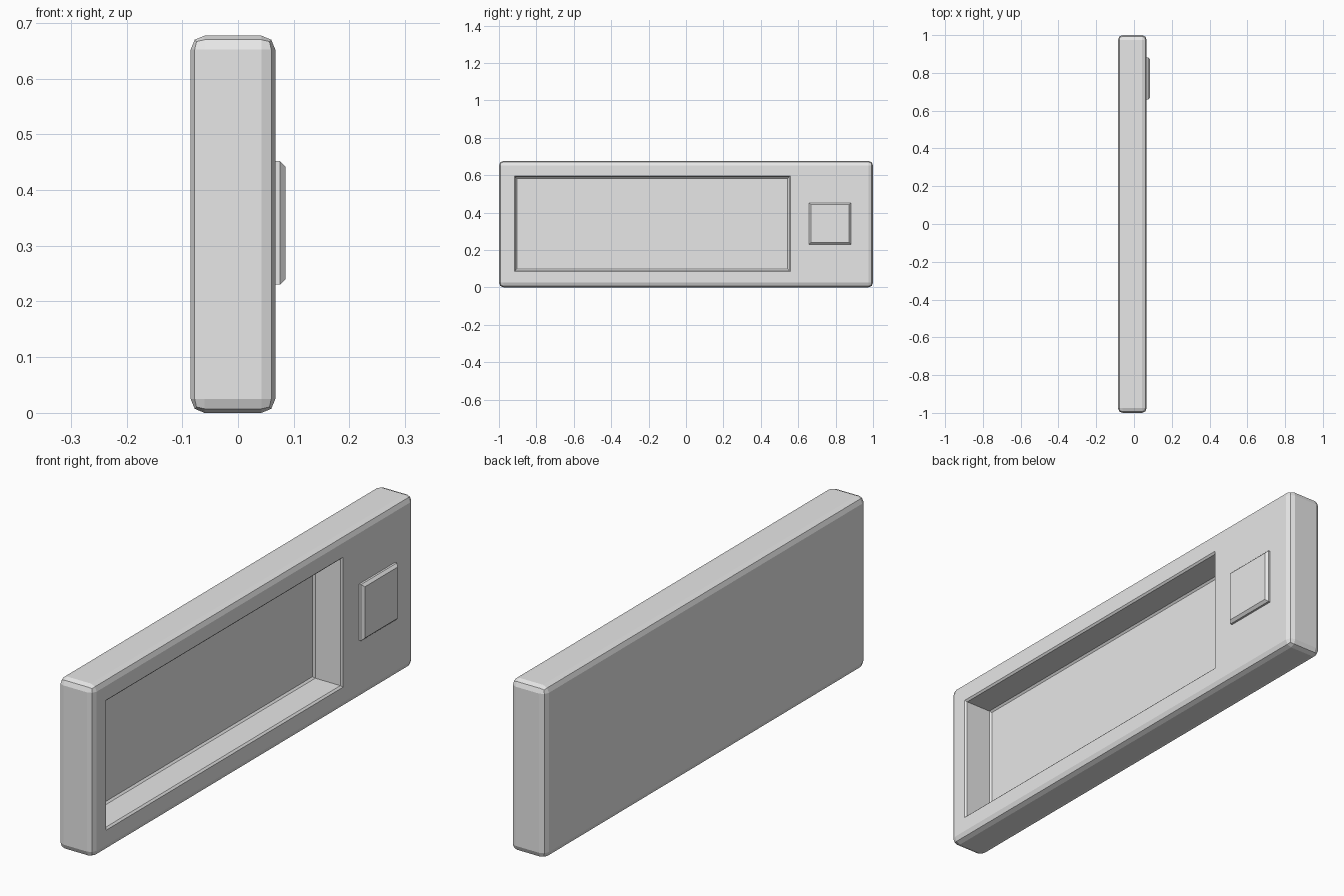
import bpy, bmesh

if "Cube" in bpy.data.objects:
    bpy.data.objects.remove(bpy.data.objects["Cube"])

grey = bpy.data.materials.new("light_grey")
grey.diffuse_color = (0.8, 0.8, 0.8, 1)
grey.use_nodes = True
grey.node_tree.nodes["Principled BSDF"].inputs["Base Color"].default_value = grey.diffuse_color


def box_bmesh(lo, hi):
    bm = bmesh.new()
    bmesh.ops.create_cube(bm, size=1)
    for v in bm.verts:
        v.co = [lo[i] if v.co[i] < 0 else hi[i] for i in range(3)]
    return bm


def front_face(bm):
    # largest face looking along +x
    bm.normal_update()
    return max((f for f in bm.faces if f.normal.x > 0.99), key=lambda f: f.calc_area())


def finish(bm, name):
    bmesh.ops.recalc_face_normals(bm, faces=bm.faces[:])
    mesh = bpy.data.meshes.new(name)
    bm.to_mesh(mesh)
    bm.free()
    mesh.materials.append(grey)
    bpy.context.collection.objects.link(bpy.data.objects.new(name, mesh))


# Case: rounded slab
FACE_X = 0.067
bm = box_bmesh((-0.085, -1, 0), (FACE_X, 1, 0.677))
bmesh.ops.bevel(bm, geom=bm.edges[:], offset=0.025, segments=2, profile=0.5, affect='EDGES')

# Screen recess: successive inset rings (x, amount drawn in) with softened rim and floor
face = front_face(bm)
cy, cz = -0.18, 0.34
hy, hz = 0.738, 0.256
EASE = 0.007
rings = [(FACE_X, 0), (FACE_X - EASE, EASE), (-0.056 + EASE, EASE), (-0.056, 2 * EASE)]
for x, shrink in rings:
    bmesh.ops.inset_individual(bm, faces=[face], thickness=0.001)
    mid = face.calc_center_median()
    for v in face.verts:
        sy = 1 if v.co.y > mid.y else -1
        sz = 1 if v.co.z > mid.z else -1
        v.co = (x, cy + sy * (hy - shrink), cz + sz * (hz - shrink))
    bm.normal_update()
finish(bm, "case")

# Button: chamfered square plate standing on the face
bm = box_bmesh((0.05, 0.658, 0.23), (0.085, 0.882, 0.452))
edges = front_face(bm).edges[:]
bmesh.ops.bevel(bm, geom=edges, offset=0.01, segments=1, affect='EDGES')
finish(bm, "button")
